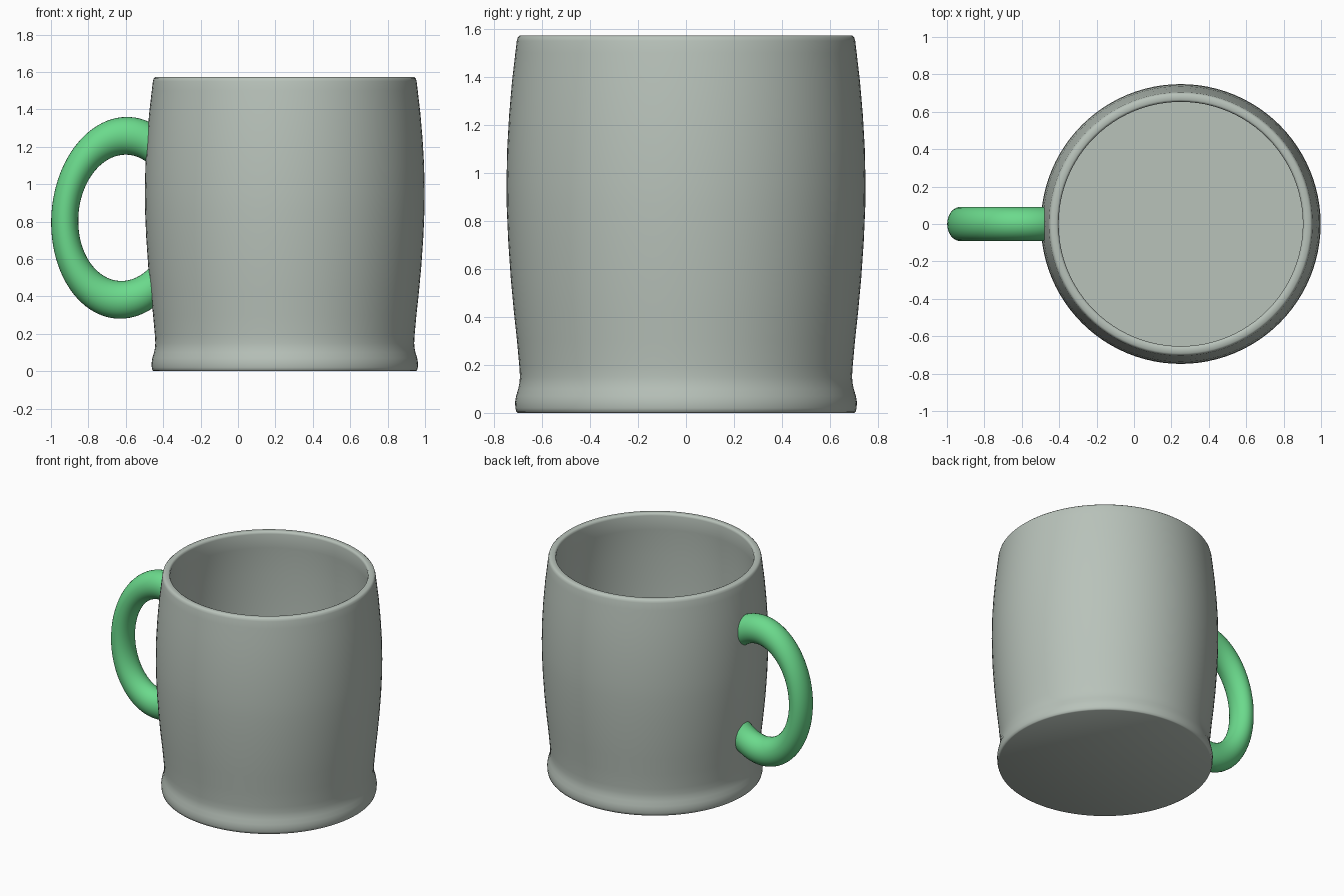
import bpy, bmesh, math
from mathutils import Matrix, Vector

if "Cube" in bpy.data.objects:
    bpy.data.objects.remove(bpy.data.objects["Cube"])


def material(name, rgb):
    m = bpy.data.materials.new(name)
    m.diffuse_color = (*rgb, 1)
    m.use_nodes = True
    m.node_tree.nodes["Principled BSDF"].inputs["Base Color"].default_value = m.diffuse_color
    return m


def finish(bm, name, mat, angle):
    bmesh.ops.recalc_face_normals(bm, faces=bm.faces)
    me = bpy.data.meshes.new(name)
    bm.to_mesh(me)
    bm.free()
    me.materials.append(mat)
    ob = bpy.data.objects.new(name, me)
    bpy.context.collection.objects.link(ob)
    bpy.ops.object.select_all(action='DESELECT')
    ob.select_set(True)
    bpy.context.view_layer.objects.active = ob
    bpy.ops.object.shade_smooth_by_angle(angle=math.radians(angle))
    return ob


grey = material("pale_grey_green", (0.48, 0.54, 0.49))
green = material("bright_green", (0.147, 0.70, 0.263))

# Mug body: one closed profile (radius, height) turned around the axis
profile = [(0, 0), (0.70, 0), (0.707, 0.004), (0.711, 0.02), (0.712, 0.045),
           (0.708, 0.07), (0.699, 0.10), (0.694, 0.125), (0.692, 0.15),
           (0.694, 0.19), (0.704, 0.30), (0.717, 0.42), (0.730, 0.56),
           (0.741, 0.72), (0.747, 0.86), (0.748, 0.96), (0.745, 1.10),
           (0.737, 1.24), (0.725, 1.38), (0.711, 1.50), (0.705, 1.55),
           (0.701, 1.564), (0.692, 1.572), (0.665, 1.572), (0.657, 1.568),
           (0.653, 1.555), (0.664, 1.45), (0.677, 1.25), (0.683, 0.95),
           (0.677, 0.60), (0.665, 0.30), (0.655, 0.09), (0, 0.09)]
bm = bmesh.new()
verts = [bm.verts.new((r, 0, z)) for r, z in profile]
edges = [bm.edges.new(p) for p in zip(verts, verts[1:])]
bmesh.ops.spin(bm, geom=verts + edges, cent=(0, 0, 0), axis=(0, 0, 1),
               angle=2 * math.pi, steps=96, use_merge=True)
bmesh.ops.remove_doubles(bm, verts=bm.verts, dist=0.0005)
bmesh.ops.translate(bm, verts=bm.verts, vec=(0.25, 0, 0))
finish(bm, "mug_body", grey, 50)

# Handle: squashed, slightly tilted ring, cut off inside the mug wall
bm = bmesh.new()
N, M, R, T = 96, 32, 0.439, 0.101
rings = []
for i in range(N):
    a = 2 * math.pi * i / N
    rings.append([])
    for j in range(M):
        b = 2 * math.pi * j / M
        d = R + T * math.cos(b)
        rings[-1].append(bm.verts.new((0.715 * d * math.cos(a),
                                       0.91 * T * math.sin(b), d * math.sin(a))))
for i in range(N):
    p, q = rings[i], rings[(i + 1) % N]
    for j in range(M):
        k = (j + 1) % M
        bm.faces.new((p[j], q[j], q[k], p[k]))
bm.transform(Matrix.Translation((-0.612, 0, 0.82)) @ Matrix.Rotation(0.07, 4, 'Y'))
cut = bmesh.ops.bisect_plane(bm, geom=bm.verts[:] + bm.edges[:] + bm.faces[:],
                             plane_co=Vector((-0.44, 0, 0)), plane_no=Vector((1, 0, 0)),
                             clear_outer=True)
bmesh.ops.holes_fill(bm, edges=[e for e in bm.edges if e.is_boundary])
finish(bm, "handle", green, 40)
